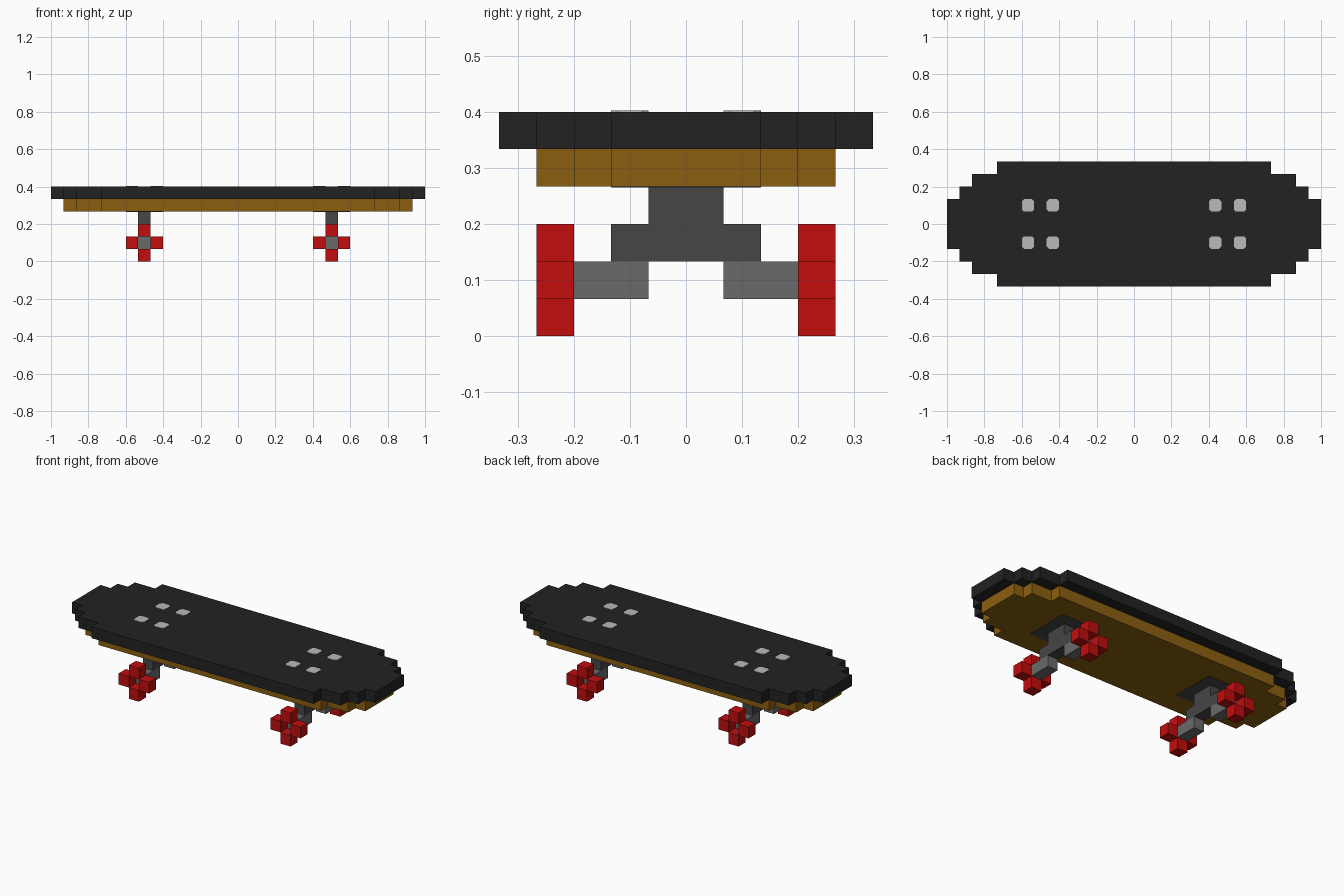
import bpy, bmesh
from mathutils import Matrix, Vector

cube = bpy.data.objects.get("Cube")
if cube:
    bpy.data.objects.remove(cube, do_unlink=True)

U = 1 / 15  # size of one block


def make_material(name, rgb):
    lin = [((c / 255 + 0.055) / 1.055) ** 2.4 if c > 10 else c / 255 / 12.92 for c in rgb]
    mat = bpy.data.materials.new(name)
    mat.use_nodes = True
    mat.diffuse_color = (*lin, 1)
    bsdf = next(n for n in mat.node_tree.nodes if n.type == 'BSDF_PRINCIPLED')
    bsdf.inputs["Base Color"].default_value = (*lin, 1)
    bsdf.inputs["Roughness"].default_value = 0.8
    return mat


BLACK = make_material("grip_black", (34, 34, 34))
WOOD = make_material("wood_brown", (139, 95, 16))
RED = make_material("wheel_red", (193, 13, 13))
DARK = make_material("truck_dark_grey", (70, 70, 70))
GREY = make_material("axle_grey", (106, 106, 106))
SILVER = make_material("bolt_silver", (186, 186, 186))


def finish(bm, name, mat):
    bmesh.ops.recalc_face_normals(bm, faces=bm.faces)
    mesh = bpy.data.meshes.new(name)
    bm.to_mesh(mesh)
    bm.free()
    mesh.materials.append(mat)
    obj = bpy.data.objects.new(name, mesh)
    bpy.context.collection.objects.link(obj)
    return obj


def boxes(name, mat, items):
    """One object from (centre, size) boxes."""
    bm = bmesh.new()
    for centre, size in items:
        bmesh.ops.create_cube(bm, size=1, matrix=Matrix.Translation(centre) @ Matrix.Diagonal((*size, 1)))
    return finish(bm, name, mat)


def prism(name, mat, outline, z0, z1):
    """Extrude a flat outline from z0 up to z1."""
    bm = bmesh.new()
    face = bm.faces.new([bm.verts.new((x, y, z0)) for x, y in outline])
    top = bmesh.ops.extrude_face_region(bm, geom=[face])["geom"]
    bmesh.ops.translate(bm, vec=(0, 0, z1 - z0), verts=[v for v in top if isinstance(v, bmesh.types.BMVert)])
    return finish(bm, name, mat)


def stepped_outline(steps):
    """Mirror one quarter of blocky steps (half length, half width) into a loop."""
    quarter = []
    for i, (x, y) in enumerate(steps):
        if i:
            quarter.append((x, steps[i - 1][1]))
        quarter.append((x, y))
    half = quarter + [(-x, y) for x, y in reversed(quarter)]
    return [(x * U, y * U) for x, y in half + [(-x, -y) for x, y in half]]


# Deck: black grip layer over a narrower wooden layer
prism("grip_deck", BLACK, stepped_outline([(15, 2), (14, 3), (13, 4), (11, 5)]), 5 * U, 6 * U)
prism("wood_deck", WOOD, stepped_outline([(14, 2), (13, 3), (11, 4)]), 4 * U, 5 * U)

for end, cx in (("right", -0.5), ("left", 0.5)):
    # Truck: base plate, post and hanger
    boxes(f"{end}_base_plate", DARK, [((cx, 0, 4 * U), (3 * U, 4 * U, 0.004))])
    boxes(f"{end}_truck", DARK, [((cx, 0, 3.5 * U), (U, 2 * U, U)),
                                 ((cx, 0, 2.5 * U), (U, 4 * U, U))])

    for side, s in (("front", -1), ("back", 1)):
        # Axle stub reaching the inner side of the wheel
        boxes(f"{end}_{side}_axle", GREY, [((cx, s * 2 * U, 1.5 * U), (U, 2 * U, U))])
        # Wheel: four blocks around an open hub
        hub = Vector((cx, s * 3.5 * U, 1.5 * U))
        boxes(f"{end}_{side}_wheel", RED,
              [(hub + Vector((dx * U, 0, dz * U)), (U, U, U))
               for dx, dz in ((1, 0), (-1, 0), (0, 1), (0, -1))])
        # Pair of bolt heads with clipped corners
        for label, dx in (("a", -1), ("b", 1)):
            h, c = U / 2, U / 2 - 0.012
            corners = [(h, -c), (h, c), (c, h), (-c, h), (-h, c), (-h, -c), (-c, -h), (c, -h)]
            bx, by = cx + dx * U, s * 1.5 * U
            prism(f"{end}_{side}_bolt_{label}", SILVER,
                  [(bx + x, by + y) for x, y in corners], 6 * U - 0.002, 6 * U + 0.002)
